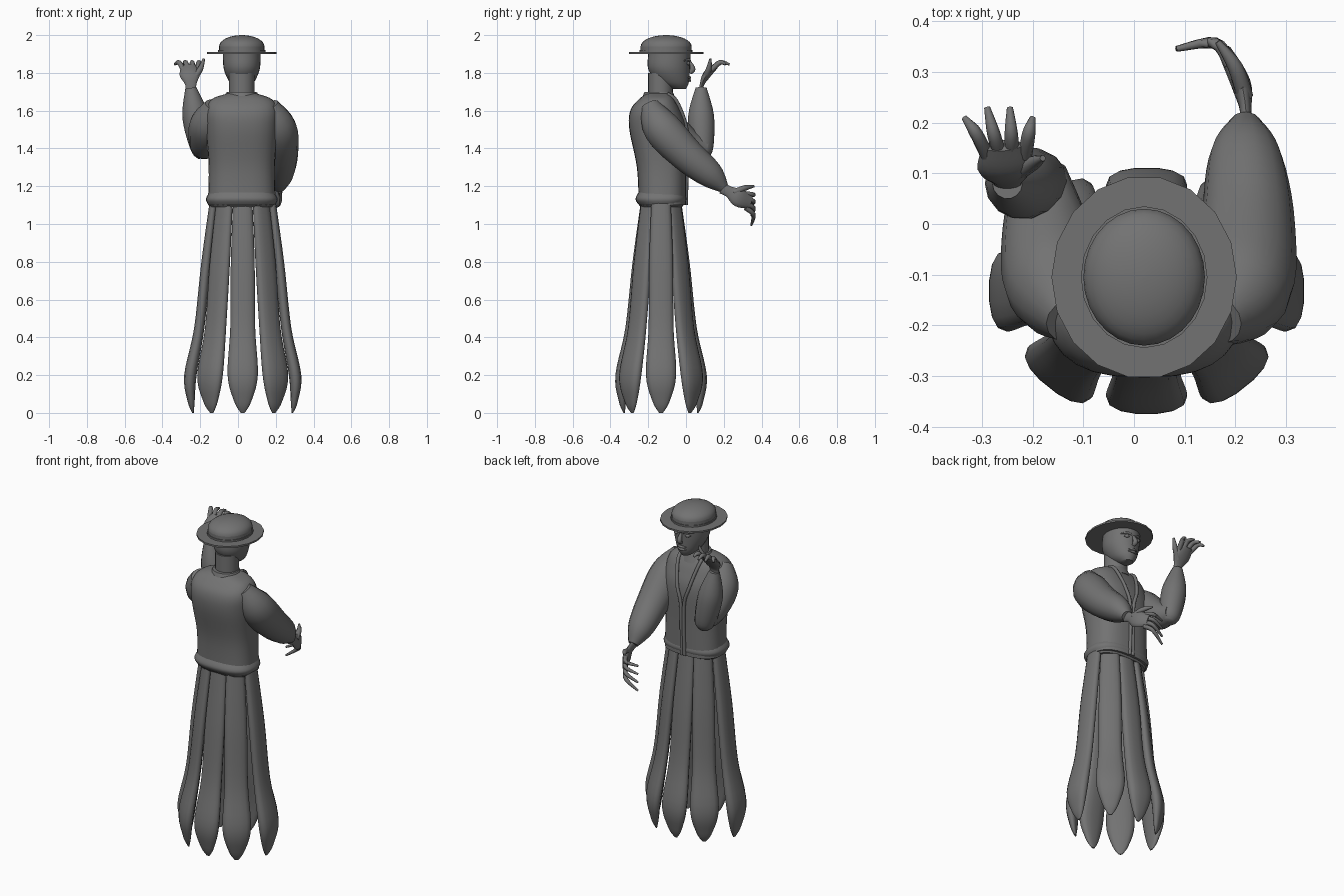
import bpy, bmesh, math
from mathutils import Vector

default_cube = bpy.data.objects.get("Cube")
if default_cube:
    bpy.data.objects.remove(default_cube)

GREY = (.17, .17, .17, 1)
grey_material = bpy.data.materials.new("plain grey")
grey_material.use_nodes = True
grey_material.diffuse_color = GREY
shader = grey_material.node_tree.nodes["Principled BSDF"]
shader.inputs["Base Color"].default_value = GREY

MIDDLE = .02
UP = Vector((0, 0, 1))
ACROSS = Vector((1, 0, 0))
SIDES = {"left": 1, "right": -1}


def smooth_path(points, steps=5):
    """Catmull-Rom curve through points with any number of components."""
    points = [Vector(p) for p in points]
    padded = [points[0], *points, points[-1]]
    result = []
    for before, start, end, after in zip(padded, padded[1:], padded[2:], padded[3:]):
        for step in range(steps):
            t = step / steps
            bend_in = (end - before) / 2
            bend_out = (after - start) / 2
            gap = end - start
            result.append(start + t * (bend_in + t * (
                3 * gap - 2 * bend_in - bend_out
                + t * (bend_in + bend_out - 2 * gap))))
    return result + [points[-1]]


def oval(centre, wide, deep, corners, power=2):
    """Superellipse around centre, spanned by two half axes."""
    def warp(value):
        return math.copysign(abs(value) ** (2 / power), value)
    turns = [math.tau * i / corners for i in range(corners)]
    return [centre + wide * warp(math.cos(a)) + deep * warp(math.sin(a)) for a in turns]


def loft(name, rings):
    """Skin a row of rings, close both ends and shade the result."""
    bm = bmesh.new()
    rows = [[bm.verts.new(point) for point in ring] for ring in rings]
    for low, high in zip(rows, rows[1:]):
        for i in range(len(low)):
            bm.faces.new((low[i - 1], low[i], high[i], high[i - 1]))
    bm.faces.new(rows[0])
    bm.faces.new(rows[-1])
    bmesh.ops.recalc_face_normals(bm, faces=bm.faces)
    mesh = bpy.data.meshes.new(name)
    bm.to_mesh(mesh)
    bm.free()
    mesh.materials.append(grey_material)
    part = bpy.data.objects.new(name, mesh)
    bpy.context.collection.objects.link(part)
    bpy.ops.object.select_all(action="DESELECT")
    part.select_set(True)
    bpy.context.view_layer.objects.active = part
    bpy.ops.object.shade_smooth_by_angle(angle=math.radians(50))


def stack(name, sections, corners=28, power=2):
    """Level sections, each given as height, half width, back and front."""
    rings = []
    for height, width, back, front in sections:
        centre = Vector((MIDDLE, (back + front) / 2, height))
        depth = Vector((0, (front - back) / 2, 0))
        rings.append(oval(centre, ACROSS * width, depth, corners, power))
    loft(name, rings)


def limb(name, points, wide=ACROSS, flatness=1, corners=14):
    """Curved tube; each point is a position followed by a radius."""
    path = smooth_path(points)
    rings = []
    for i, point in enumerate(path):
        ahead = path[min(i + 1, len(path) - 1)].xyz
        along = (ahead - path[max(i - 1, 0)].xyz).normalized()
        first = (wide - along * wide.dot(along)).normalized()
        second = along.cross(first) * flatness
        rings.append(oval(point.xyz, first * point.w, second * point.w, corners))
    loft(name, rings)


def dome(name, base, height, width, back, front, steps=8):
    """Half ellipsoid rising from the base height."""
    middle, depth = (back + front) / 2, (front - back) / 2
    sections = []
    for step in range(steps):
        angle = math.pi / 2 * step / steps
        shrink = math.cos(angle)
        sections.append((base + height * math.sin(angle), width * shrink,
                         middle - depth * shrink, middle + depth * shrink))
    sections.append((base + height, width / 50, middle - depth / 50, middle + depth / 50))
    stack(name, sections)


# Hat: thin brim, band and rounded crown
BRIM, TOP = 1.9, 2
stack("hat_brim", [(z, .183, -.305, .095) for z in (BRIM, BRIM + .01)], corners=18)
stack("hat_band", [(z, .125, -.245, .035) for z in (BRIM, BRIM + .02)], corners=20)
stack("hat_crown_side", [(z, .12, -.24, .03) for z in (BRIM, BRIM + .04)])
dome("hat_crown", BRIM + .04, TOP - BRIM - .04, .12, -.24, .03)

# Head, neck and collar
stack("head", smooth_path([(1.715, .03, -.07, 0), (1.75, .065, -.15, .015),
                           (1.82, .095, -.2, .02), (BRIM, .1, -.2, .025)]))
stack("neck", [(z, .067, -.2, -.07) for z in (1.65, 1.8)])
stack("collar", [(1.65, .1, -.24, -.05), (1.7, .075, -.22, -.07)])

# Face
limb("nose", [(MIDDLE, .02, 1.86, .007), (MIDDLE, .035, 1.82, .015),
              (MIDDLE, .02, 1.8, .01)], corners=8)
for name, height in {"upper_lip": 1.775, "lower_lip": 1.76}.items():
    limb(name, [(MIDDLE + x, .02 - abs(x) / 3, height, .008 - abs(x) / 6)
                for x in (-.03, 0, .03)], wide=UP, corners=8)
for side, sign in SIDES.items():
    def face_point(x, y, height, radius):
        return MIDDLE + sign * x, y, height, radius
    limb(side + "_eye", [face_point(.025, .015, 1.85, .002),
                         face_point(.04, .012, 1.85, .01),
                         face_point(.055, .003, 1.85, .002)], wide=UP, corners=10)
    limb(side + "_brow", [face_point(.015, .02, 1.865, .006),
                          face_point(.04, .015, 1.87, .007),
                          face_point(.07, -.01, 1.865, .004)], wide=UP, corners=8)

# Jacket body, hem and raised lapels
stack("jacket", smooth_path([(1.1, .18, -.25, 0), (1.3, .175, -.26, 0),
                             (1.5, .19, -.3, 0), (1.6, .19, -.295, -.03),
                             (1.66, .16, -.25, -.06), (1.69, .08, -.21, -.08)]),
      power=2.6)
stack("jacket_hem", smooth_path([(1.09, .17, -.24, -.02), (1.13, .19, -.267, .003),
                                 (1.17, .17, -.25, -.01)]), power=2.6)
for side, sign in SIDES.items():
    lapel = [(.075, -.1, 1.69), (.07, -.05, 1.65), (.04, 0, 1.52),
             (.01, .006, 1.4), (.01, 0, 1.1)]
    limb(side + "_lapel", [(MIDDLE + sign * x, y, z, .01) for x, y, z in lapel],
         corners=8)

# Sleeves: one reaches out and down, the other bends upward
limb("left_sleeve", [(.165, -.19, 1.63, .05), (.21, -.13, 1.51, .1),
                     (.225, 0, 1.37, .093), (.22, .13, 1.26, .073),
                     (.22, .2, 1.19, .03)])
limb("right_upper_sleeve", [(-.125, -.19, 1.63, .05), (-.155, -.12, 1.53, .1),
                            (-.175, 0, 1.43, .085), (-.185, .11, 1.4, .05)])
limb("right_forearm_sleeve", [(-.18, .085, 1.35, .03), (-.19, .085, 1.4, .06),
                              (-.225, .08, 1.57, .07), (-.25, .08, 1.72, .03)])

# Palms
limb("left_palm", [(.22, .19, 1.19, .03), (.22, .23, 1.17, .03),
                   (.21, .28, 1.14, .05), (.18, .34, 1.115, .035)],
     wide=UP, flatness=.4)
limb("right_palm", [(-.25, .08, 1.7, .03), (-.25, .085, 1.74, .03),
                    (-.255, .11, 1.79, .054), (-.26, .155, 1.835, .04)],
     flatness=.4)

# Fingers fan out by index, then the thumbs
FINGERS = 4
for i in range(FINGERS):
    height = 1.16 - i / 40
    droop = (i + .5) / 100
    limb(f"left_finger_{i + 1}", [(.19, .315, height, .013),
                                  (.16, .357, height - droop, .012),
                                  (.085, .346, height - 2.6 * droop, .006)], corners=8)
    root = -.29 + i / 40
    fan = -.045 + i / 50
    tip = .24 - abs(i - 1.5) / 50
    limb(f"right_finger_{i + 1}", [(root, .135, 1.815, .014),
                                   (root + fan / 2, .18, 1.855, .013),
                                   (root + fan, tip, 1.845, .006)], corners=8)
limb("left_thumb", [(.22, .25, 1.165, .016), (.2, .31, 1.19, .015),
                    (.165, .36, 1.2, .006)], corners=8)
limb("right_thumb", [(-.235, .1, 1.77, .018), (-.2, .12, 1.82, .015),
                     (-.18, .13, 1.875, .006)], corners=8)

# Ring of eight hanging tentacles, given as height, spread and half width
TENTACLES = 8
profile = smooth_path([(1.15, .15, .05), (.8, .193, .063), (.45, .23, .066),
                       (.2, .277, .08), (.06, .273, .045), (0, .263, .01)])
for i in range(TENTACLES):
    angle = math.tau * i / TENTACLES
    outward = Vector((math.cos(angle) * .8, math.sin(angle), 0)).normalized()
    along = UP.cross(outward)
    rings = []
    for height, spread, width in profile:
        centre = Vector((.025 + spread * outward.x,
                         -.132 + (spread - .068) * outward.y, height))
        rings.append(oval(centre, along * width, outward * width * .42, 14, power=2.4))
    loft(f"tentacle_{i + 1}", rings)
